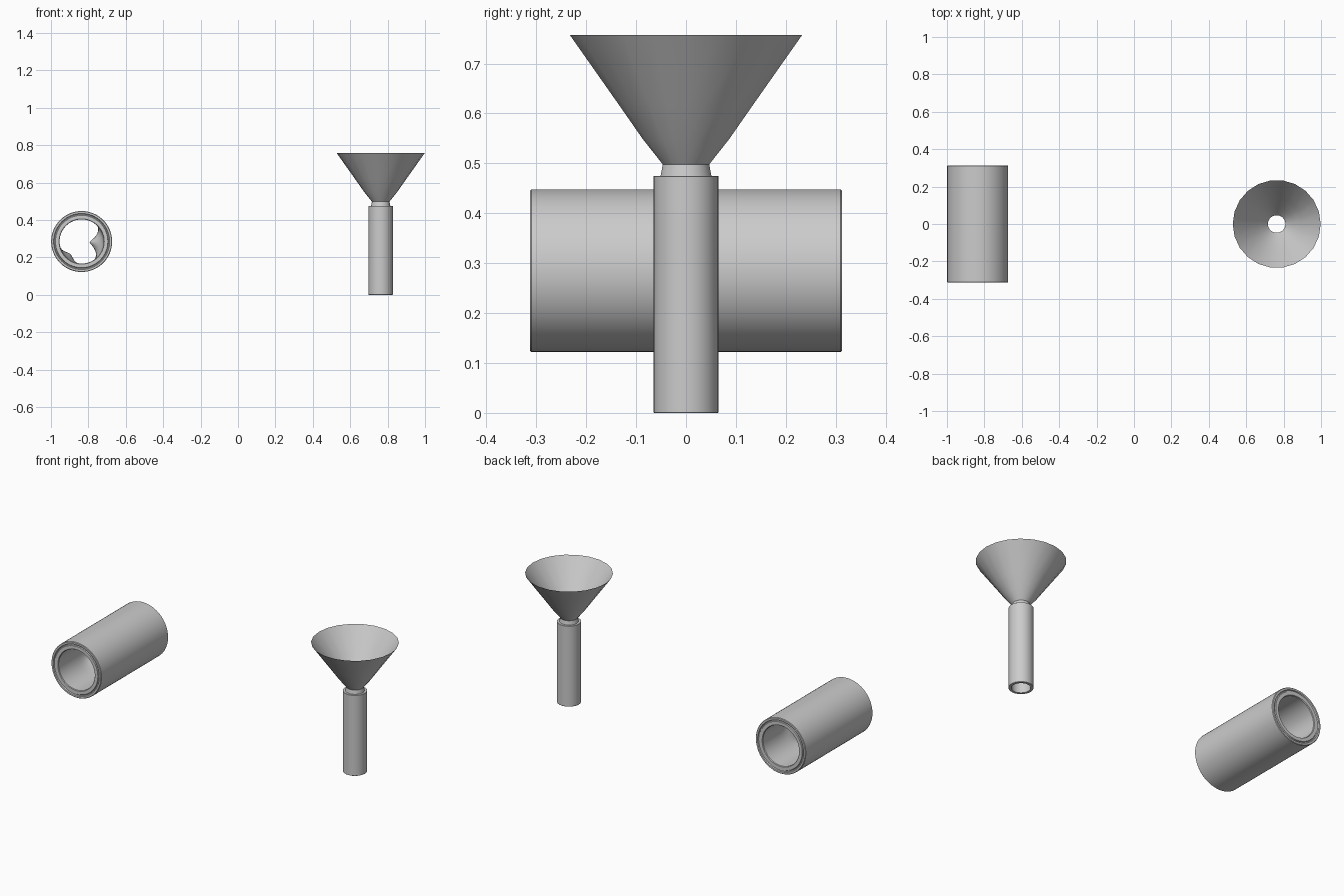
import bpy, bmesh, math
from math import cos, sin, pi, radians

if "Cube" in bpy.data.objects:
    bpy.data.objects.remove(bpy.data.objects["Cube"])


def lathe(name, profile, sides, place, closed=True, radius=None):
    """Revolve (r, h) points; radius() may reshape r by height and angle."""
    bm = bmesh.new()
    rings = []
    for r, h in profile:
        ring = []
        for i in range(sides):
            a = 2 * pi * i / sides
            rr = radius(r, h, a) if radius else r
            ring.append(bm.verts.new(place(rr * cos(a), rr * sin(a), h)))
        rings.append(ring)
    for k in range(len(rings) if closed else len(rings) - 1):
        lo, hi = rings[k], rings[(k + 1) % len(rings)]
        for i in range(sides):
            j = (i + 1) % sides
            bm.faces.new((lo[i], lo[j], hi[j], hi[i]))
    bmesh.ops.recalc_face_normals(bm, faces=bm.faces)
    mesh = bpy.data.meshes.new(name)
    bm.to_mesh(mesh)
    bm.free()
    ob = bpy.data.objects.new(name, mesh)
    bpy.context.collection.objects.link(ob)
    bpy.ops.object.select_all(action='DESELECT')
    ob.select_set(True)
    bpy.context.view_layer.objects.active = ob
    bpy.ops.object.shade_smooth_by_angle(angle=radians(35))
    return ob


def lying(x, z, y):
    return (-0.836 + x, y, 0.285 + z)


def upright(x, y, z):
    return (0.763 + x, y, z)


# Inner wall swellings: (angle, half width, depth)
LUMPS = [(radians(-5), radians(52), 0.075), (radians(228), radians(34), 0.028)]


def lumpy(r, h, a):
    if r > 0.119:
        return r
    for centre, width, depth in LUMPS:
        d = (a - centre + pi) % (2 * pi) - pi
        if abs(d) < width:
            r -= depth * cos(d / width * pi / 2) ** 2 * math.exp(-(h / 0.06) ** 2)
    return r


# Horizontal sleeve with a stepped rim and a swollen bore
L = 0.313
rim = [(0.118, L - 0.005), (0.121, L - 0.001), (0.140, L - 0.001), (0.143, L - 0.006),
       (0.147, L - 0.006), (0.150, L), (0.160, L), (0.163, L - 0.003)]
bore = [(0.118, -0.28 + 0.56 * i / 32) for i in range(33)]
sleeve = bore + rim + [(r, -h) for r, h in reversed(rim)]
lathe("sleeve", sleeve, 64, lying, radius=lumpy)

# Funnel stem: hollow tube
lathe("stem", [(0.050, 0), (0.064, 0), (0.065, 0.001), (0.065, 0.474),
               (0.064, 0.475), (0.050, 0.475)], 32, upright)

# Funnel cone and neck: thin open shell
lathe("funnel", [(0.052, 0.472), (0.047, 0.498), (0.087, 0.548), (0.137, 0.619),
                 (0.235, 0.757)], 22, upright, closed=False)
